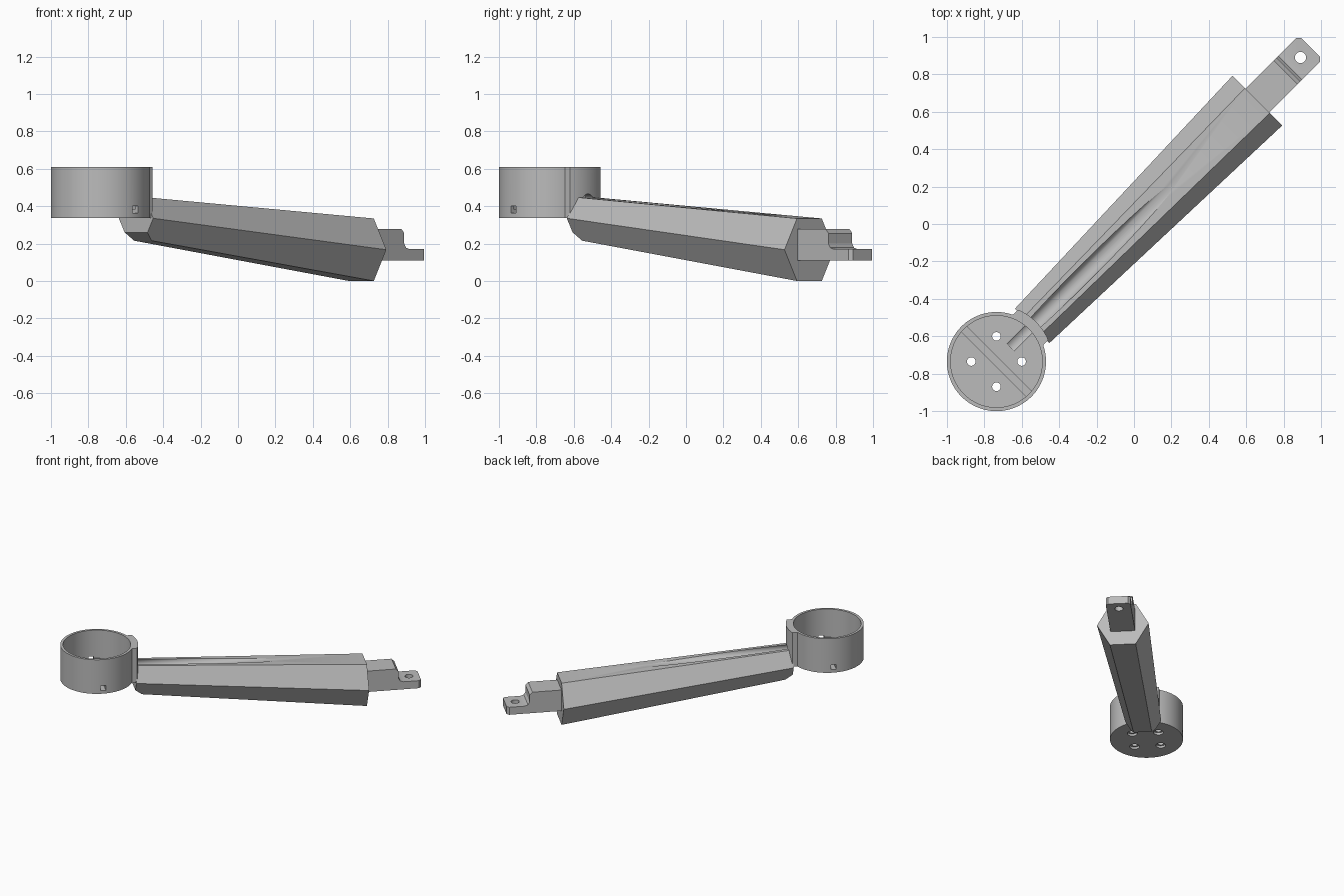
import bpy, bmesh, math
from mathutils import Vector, Matrix

cube = bpy.data.objects.get("Cube")
if cube:
    bpy.data.objects.remove(cube, do_unlink=True)

grey = bpy.data.materials.new("plain_grey")
grey.use_nodes = True
grey.diffuse_color = (0.5, 0.5, 0.5, 1)
grey.node_tree.nodes["Principled BSDF"].inputs["Base Color"].default_value = (0.5, 0.5, 0.5, 1)

# Parts are laid out along local x, then turned 45 degrees about z at the end
HUB = -1.04            # hub centre along the arm axis
BASE, RIM = 0.337, 0.61


def to_object(name, bm):
    bmesh.ops.recalc_face_normals(bm, faces=bm.faces[:])
    me = bpy.data.meshes.new(name)
    bm.to_mesh(me)
    bm.free()
    ob = bpy.data.objects.new(name, me)
    bpy.context.collection.objects.link(ob)
    return ob


def loft(bm, a, b):
    """Closed solid between two matching rings."""
    ra = [bm.verts.new(p) for p in a]
    rb = [bm.verts.new(p) for p in b]
    n = len(ra)
    bm.faces.new(ra)
    bm.faces.new(rb[::-1])
    for i in range(n):
        j = (i + 1) % n
        bm.faces.new((ra[i], rb[i], rb[j], ra[j]))


def prism(name, pts, lo, hi, axis="z"):
    """Extrude a 2D outline along z, or an x-z outline along y."""
    def place(p, h):
        return (p[0], p[1], h) if axis == "z" else (p[0], h, p[1])
    bm = bmesh.new()
    loft(bm, [place(p, lo) for p in pts], [place(p, hi) for p in pts])
    return to_object(name, bm)


def disc(name, x, y, r, lo, hi, n=96):
    ring = [(x + r * math.cos(2 * math.pi * i / n), y + r * math.sin(2 * math.pi * i / n)) for i in range(n)]
    return prism(name, ring, lo, hi)


def box(name, x0, x1, y0, y1, z0, z1):
    return prism(name, [(x0, y0), (x1, y0), (x1, y1), (x0, y1)], z0, z1)


def boolean(ob, tool, op="DIFFERENCE", keep=False):
    mod = ob.modifiers.new("cut", "BOOLEAN")
    mod.operation, mod.solver, mod.object = op, "EXACT", tool
    bpy.context.view_layer.update()
    me = bpy.data.meshes.new_from_object(ob.evaluated_get(bpy.context.evaluated_depsgraph_get()))
    ob.modifiers.clear()
    ob.data = me
    if not keep:
        bpy.data.objects.remove(tool, do_unlink=True)


# Round wire channel shared by hub and arm
bm = bmesh.new()
N = 32
ring = [(0.045 * math.cos(2 * math.pi * i / N), 0.42 + 0.045 * math.sin(2 * math.pi * i / N)) for i in range(N)]
loft(bm, [(-0.933, y, z) for y, z in ring], [(0.7, y, z) for y, z in ring])
channel = to_object("channel_cutter", bm)
channel.hide_render = True

# Motor cup with thickened collar where the arm joins
cup = disc("motor_cup", HUB, 0, 0.265, BASE, RIM)
a = math.asin(0.115 / 0.30)
arc = [(HUB + 0.30 * math.cos(a * t / 8), 0.30 * math.sin(a * t / 8)) for t in range(-8, 9)]
boolean(cup, prism("collar", [(HUB, -0.115)] + arc + [(HUB, 0.115)], BASE, RIM), "UNION")
boolean(cup, disc("bore", HUB, 0, 0.245, 0.385, 0.8))
boolean(cup, box("cross_slot", HUB - 0.02, HUB + 0.02, -0.4, 0.4, 0.362, 0.40))
boolean(cup, channel, keep=True)

# Four counterbored screw holes in the cup floor
for sx in (-1, 1):
    for sy in (-1, 1):
        x, y = HUB + sx * 0.095, sy * 0.095
        boolean(cup, disc("screw_hole", x, y, 0.023, 0.2, 0.5, 24))
        boolean(cup, disc("counterbore", x, y, 0.036, 0.2, 0.355, 24))


# Tapered hexagonal arm, chamfered under the cup
def hexagon(x, zc, half_w, half_h):
    return [(x, s * half_w, zc + t * half_h) for s, t in
            ((1, 0), (0.5, 1), (-0.5, 1), (-1, 0), (-0.5, -1), (0.5, -1))]


bm = bmesh.new()
loft(bm, hexagon(-0.771, 0.335, 0.13, 0.113), hexagon(0.933, 0.167, 0.188, 0.167))
cut = bmesh.ops.bisect_plane(bm, geom=bm.verts[:] + bm.edges[:] + bm.faces[:],
                             plane_co=Vector((-0.771, 0, 0.26)), plane_no=Vector((-0.04, 0, -0.046)),
                             clear_outer=True)
bmesh.ops.contextual_create(bm, geom=[e for e in cut["geom_cut"] if isinstance(e, bmesh.types.BMEdge)])
arm = to_object("hex_arm", bm)
boolean(arm, channel)

# Stepped mounting tab at the arm's far end
tab = prism("mounting_tab", [(0.9, 0.11), (1.335, 0.11), (1.335, 0.17), (1.205, 0.17), (1.18, 0.178),
                             (1.167, 0.2), (1.167, 0.255), (1.147, 0.277), (0.9, 0.277)],
            -0.09, 0.09, "y")
for s in (-1, 1):
    boolean(tab, prism("corner_cut", [(1.318, s * 0.09), (1.335, s * 0.073), (1.4, s * 0.073),
                                      (1.4, s * 0.2), (1.318, s * 0.2)], 0, 0.3))
boolean(tab, disc("bolt_hole", 1.259, 0, 0.03, 0, 0.3, 32))

# Turn onto the diagonal, colour and shade
for ob in (cup, arm, tab):
    ob.data.transform(Matrix.Rotation(math.pi / 4, 4, "Z"))
    ob.data.materials.clear()
    ob.data.materials.append(grey)
    for o in bpy.context.selected_objects:
        o.select_set(False)
    ob.select_set(True)
    bpy.context.view_layer.objects.active = ob
    bpy.ops.object.shade_smooth_by_angle(angle=math.radians(25))
